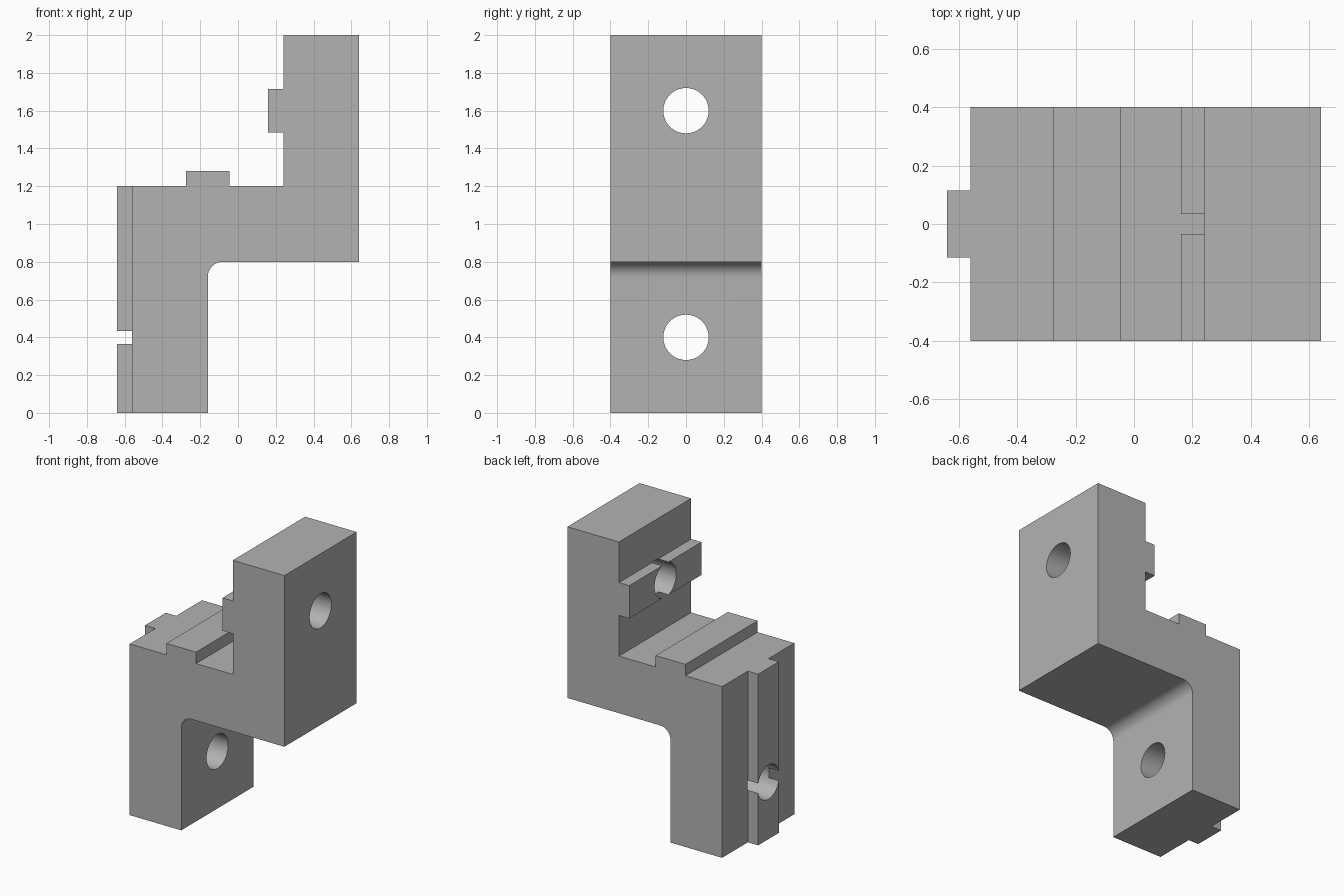
import bpy, math
from mathutils import Matrix

cube = bpy.data.objects.get("Cube")
if cube:
    bpy.data.objects.remove(cube, do_unlink=True)

DEPTH = 0.8          # bracket depth along y
RIB = 0.115          # half width of the locating ribs
HOLE_R = 0.12
FILLET = 0.08

grey = bpy.data.materials.new("plain grey")
grey.use_nodes = True
colour = (0.45, 0.45, 0.45, 1)
grey.diffuse_color = colour
grey.node_tree.nodes["Principled BSDF"].inputs["Base Color"].default_value = colour


def extrude_profile(name, points, depth):
    """Prism from an x-z outline, centred on y = 0."""
    n = len(points)
    verts = [(x, y, z) for y in (-depth / 2, depth / 2) for x, z in points]
    faces = [list(range(n)), list(range(2 * n - 1, n - 1, -1))]
    faces += [[i, i + n, (i + 1) % n + n, (i + 1) % n] for i in range(n)]
    mesh = bpy.data.meshes.new(name)
    mesh.from_pydata(verts, [], faces)
    mesh.materials.append(grey)
    obj = bpy.data.objects.new(name, mesh)
    bpy.context.collection.objects.link(obj)
    return obj


def combine(target, other, operation):
    mod = target.modifiers.new(other.name, 'BOOLEAN')
    mod.operation = operation
    mod.solver = 'EXACT'
    mod.object = other
    bpy.context.view_layer.objects.active = target
    bpy.ops.object.modifier_apply(modifier=mod.name)
    bpy.data.objects.remove(other, do_unlink=True)


# Stepped outline, counterclockwise, with the rounded inner corner
corner = [(-0.08 + FILLET * math.cos(a), 0.72 + FILLET * math.sin(a))
          for a in (math.pi * (0.5 + i / 24) for i in range(13))]
outline = [(-0.56, 0), (-0.16, 0)] + corner[::-1] + [
    (0.64, 0.8), (0.64, 2), (0.24, 2),
    # Upper rib
    (0.24, 1.6 + RIB), (0.16, 1.6 + RIB), (0.16, 1.6 - RIB), (0.24, 1.6 - RIB),
    (0.24, 1.2),
    # Shelf rib
    (-0.16 + RIB, 1.2), (-0.16 + RIB, 1.28), (-0.16 - RIB, 1.28), (-0.16 - RIB, 1.2),
    (-0.56, 1.2)]
bracket = extrude_profile("stepped_bracket", outline, DEPTH)

# Vertical rib on the lower leg
rib = extrude_profile("vertical_rib",
                      [(-0.64, 0), (-0.5, 0), (-0.5, 1.2), (-0.64, 1.2)], 2 * RIB)
combine(bracket, rib, 'UNION')

# Bolt holes through both legs
for x, z in ((-0.4, 0.4), (0.4, 1.6)):
    bpy.ops.mesh.primitive_cylinder_add(vertices=64, radius=HOLE_R, depth=0.7)
    drill = bpy.context.object
    drill.name = "hole_cutter"
    drill.data.transform(Matrix.Translation((x, 0, z)) @ Matrix.Rotation(math.pi / 2, 4, 'Y'))
    drill.data.materials.append(grey)
    combine(bracket, drill, 'DIFFERENCE')

bpy.ops.object.select_all(action='DESELECT')
bracket.select_set(True)
bpy.context.view_layer.objects.active = bracket
bpy.ops.object.shade_smooth_by_angle(angle=math.radians(30))
